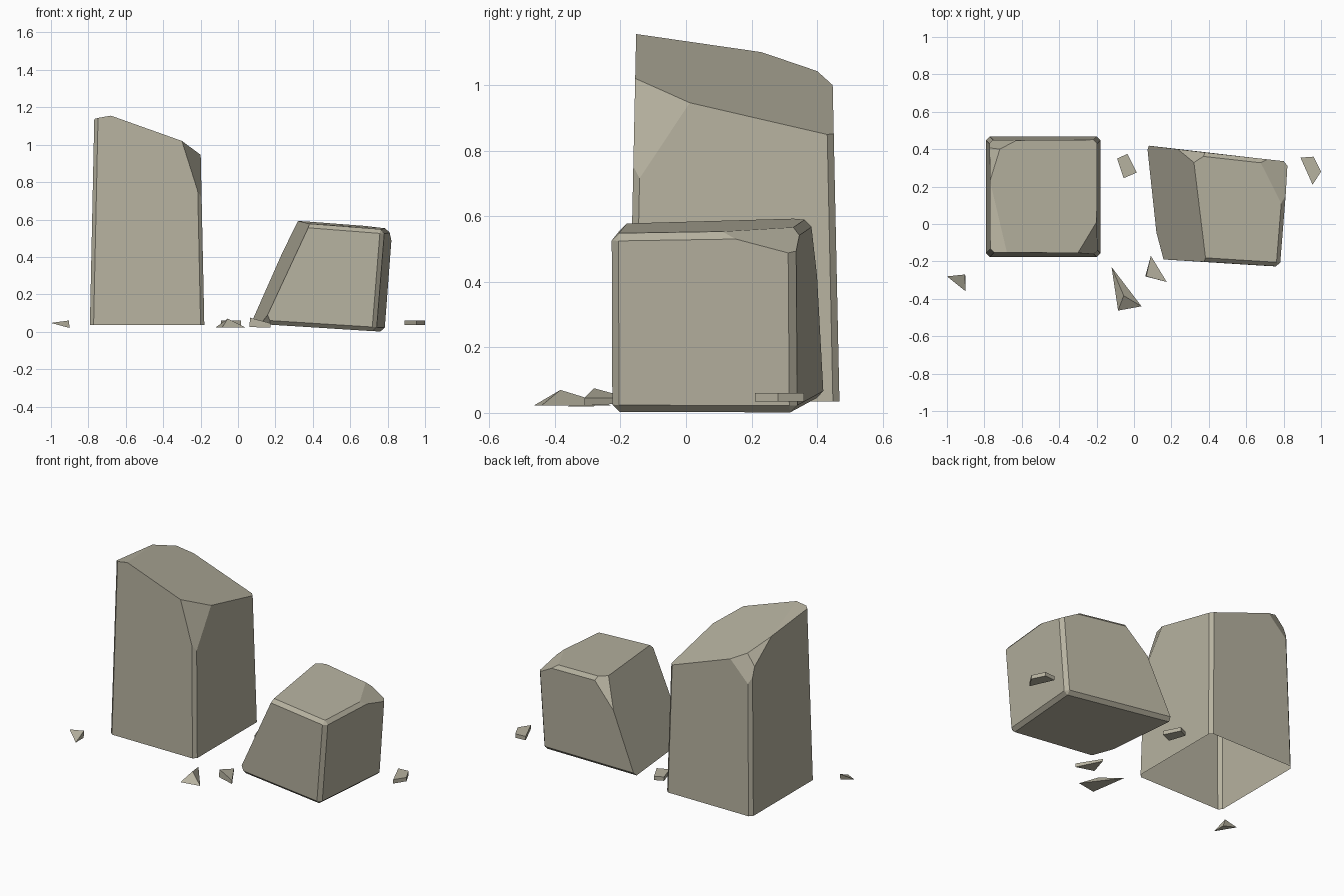
import bpy
import bmesh
from mathutils import Vector

default_cube = bpy.data.objects.get("Cube")
if default_cube:
    bpy.data.objects.remove(default_cube, do_unlink=True)

# One flat stone colour
STONE = (0.47, 0.445, 0.35, 1.0)
stone = bpy.data.materials.new("warm_grey_stone")
stone.use_nodes = True
stone.diffuse_color = STONE
shader = next(n for n in stone.node_tree.nodes if n.type == 'BSDF_PRINCIPLED')
shader.inputs["Base Color"].default_value = STONE
shader.inputs["Roughness"].default_value = 0.9


def finish(name, bm):
    """Turn a bmesh into a flat-shaded stone object."""
    mesh = bpy.data.meshes.new(name)
    bm.to_mesh(mesh)
    bm.free()
    mesh.materials.append(stone)
    obj = bpy.data.objects.new(name, mesh)
    bpy.context.collection.objects.link(obj)
    return obj


def block(place):
    """Cube whose corners are moved by place(right, back, top)."""
    bm = bmesh.new()
    bmesh.ops.create_cube(bm, size=2)
    for v in bm.verts:
        v.co = Vector(place(v.co.x > 0, v.co.y > 0, v.co.z > 0))
    bmesh.ops.recalc_face_normals(bm, faces=bm.faces[:])
    return bm


def bevel(bm, edges, width):
    bmesh.ops.bevel(bm, geom=edges, offset=width, offset_type='OFFSET',
                    segments=1, profile=0.5, affect='EDGES')


def chisel(bm, centre, *points):
    """Slice off whatever lies beyond the plane through three points."""
    a, b, c = (Vector(p) for p in points)
    normal = (b - a).cross(c - a).normalized()
    if normal.dot(Vector(centre) - a) > 0:
        normal.negate()
    cut = bmesh.ops.bisect_plane(bm, geom=bm.verts[:] + bm.edges[:] + bm.faces[:],
                                 dist=1e-5, plane_co=a, plane_no=normal,
                                 clear_outer=True)
    rim = [e for e in cut["geom_cut"] if isinstance(e, bmesh.types.BMEdge)]
    if rim:
        bmesh.ops.contextual_create(bm, geom=rim)
    bmesh.ops.recalc_face_normals(bm, faces=bm.faces[:])


# Tall pillar: tapered, vertical edges bevelled, top chiselled, open underneath
def pillar_corner(right, back, top):
    taper = 0.027 if top else 0
    return (-0.18 - taper if right else -0.792 + taper,
            0.468 - taper if back else -0.176 + taper,
            1.3 if top else 0.035)


bm = block(pillar_corner)
upright = [e for e in bm.edges if abs(e.verts[0].co.z - e.verts[1].co.z) > 0.5]
bevel(bm, upright, 0.02)
PEAK, BROW = (-0.68, -0.15, 1.155), (-0.30, -0.155, 1.02)
SIDE, LEFT, REAR = (-0.2, 0.01, 0.945), (-0.77, 0.23, 1.10), (-0.715, 0.40, 1.045)
pillar_cuts = [
    (PEAK, BROW, (-0.2, 0.43, 0.85)),                     # sloping top
    (PEAK, LEFT, (-0.765, -0.15, 1.14)),                  # left of the top
    (BROW, SIDE, (-0.2, -0.15, 0.72)),                    # front right corner
    (LEFT, REAR, (-0.77, 0.40, 0.98)),                    # back left corner
    (REAR, (-0.64, 0.44, 1.008), (-0.765, 0.44, 0.89)),
]
for cut in pillar_cuts:
    chisel(bm, (-0.5, 0.15, 0.4), *cut)
bmesh.ops.delete(bm, geom=[f for f in bm.faces if f.normal.z < -0.9],
                 context='FACES')
finish("tall_pillar", bm)

# Tilted boulder: skewed block, bevelled everywhere except round its left face
boulder_corners = {
    (False, False, False): (0.135, -0.188, 0.04),
    (True, False, False): (0.738, -0.226, 0.002),
    (True, True, False): (0.785, 0.337, 0.0),
    (False, True, False): (0.07, 0.42, 0.045),
    (False, False, True): (0.385, -0.203, 0.577),
    (True, False, True): (0.782, -0.228, 0.546),
    (True, True, True): (0.827, 0.333, 0.555),
    (False, True, True): (0.313, 0.39, 0.594),
}
bm = block(lambda *corner: boulder_corners[corner])
left_face = min(bm.faces, key=lambda f: f.calc_center_median().x)
bevel(bm, [e for e in bm.edges if e not in left_face.edges[:]], 0.022)
boulder_cuts = [
    ((0.79, 0.13, 0.547), (0.69, 0.335, 0.557), (0.815, 0.315, 0.49)),
    ((0.32, 0.33, 0.59), (0.38, 0.37, 0.585), (0.25, 0.40, 0.43)),
    ((0.12, -0.05, 0.045), (0.18, -0.19, 0.04), (0.16, -0.19, 0.085)),
]
for cut in boulder_cuts:
    chisel(bm, (0.45, 0.1, 0.3), *cut)
finish("tilted_boulder", bm)


# Pointed shards: hulls of a few points
def shard(name, points):
    bm = bmesh.new()
    verts = [bm.verts.new(p) for p in points]
    bmesh.ops.convex_hull(bm, input=verts)
    bmesh.ops.dissolve_limit(bm, angle_limit=0.02, verts=bm.verts[:], edges=bm.edges[:])
    bmesh.ops.recalc_face_normals(bm, faces=bm.faces[:])
    finish(name, bm)


shard("left_shard", [(-1, -0.28, 0.047), (-0.905, -0.27, 0.06),
                     (-0.9, -0.36, 0.02), (-0.9, -0.28, 0.02)])
shard("middle_shard", [(-0.12, -0.23, 0.023), (0.04, -0.44, 0.023),
                       (-0.085, -0.463, 0.023), (-0.055, -0.383, 0.07)])
shard("front_shard", [(0.09, -0.17, 0.03), (0.06, -0.28, 0.025), (0.175, -0.31, 0.022),
                      (0.065, -0.28, 0.075), (0.175, -0.31, 0.045), (0.09, -0.17, 0.045)])


# Flat chips: four-sided outlines with a little thickness
def chip(name, outline, low=0.035, high=0.06):
    shard(name, [(x, y, z) for x, y in outline for z in (low, high)])


chip("back_chip", [(-0.09, 0.35), (-0.035, 0.375), (0.015, 0.275), (-0.055, 0.245)])
chip("right_chip", [(0.89, 0.355), (0.96, 0.36), (1.0, 0.28), (0.955, 0.21)])
